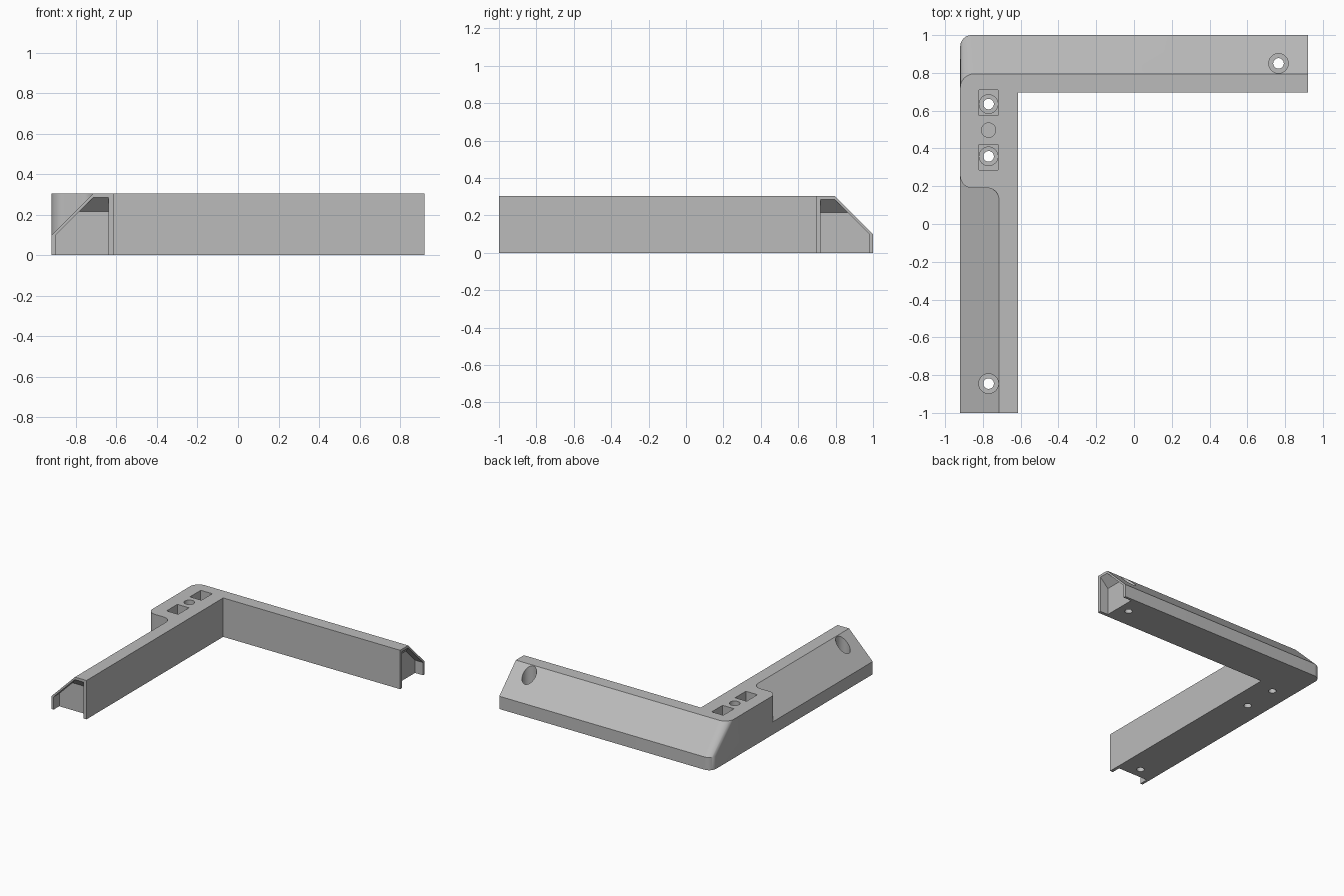
import bpy, bmesh, math
from mathutils import Vector

if "Cube" in bpy.data.objects:
    bpy.data.objects.remove(bpy.data.objects["Cube"], do_unlink=True)

W, L, H = 0.92, 1.0, 0.305       # half width, half length, height
ARM, EDGE = 0.305, 0.1           # arm width, height where the slope starts
SLOPE = H - EDGE

grey = bpy.data.materials.new("light_grey")
grey.use_nodes = True
grey.diffuse_color = (0.5, 0.5, 0.5, 1)
grey.node_tree.nodes["Principled BSDF"].inputs["Base Color"].default_value = (0.5, 0.5, 0.5, 1)


def arc(cx, cy, r, start, end, n=12):
    angles = [math.radians(start + (end - start) * i / n) for i in range(n + 1)]
    return [(cx + r * math.cos(a), cy + r * math.sin(a)) for a in angles]


def loft(name, rings, cut=None):
    """Closed solid through matching rings, optionally trimmed by a plane (point, normal)."""
    bm = bmesh.new()
    loops = [[bm.verts.new(p) for p in ring] for ring in rings]
    bm.faces.new(loops[0])
    bm.faces.new(loops[-1])
    for a, b in zip(loops, loops[1:]):
        for i in range(len(a)):
            j = (i + 1) % len(a)
            bm.faces.new((a[i], a[j], b[j], b[i]))
    if cut:
        geom = bm.verts[:] + bm.edges[:] + bm.faces[:]
        bmesh.ops.bisect_plane(bm, geom=geom, plane_co=cut[0], plane_no=cut[1], clear_outer=True)
        bmesh.ops.holes_fill(bm, edges=[e for e in bm.edges if e.is_boundary], sides=0)
    bmesh.ops.recalc_face_normals(bm, faces=bm.faces[:])
    mesh = bpy.data.meshes.new(name)
    bm.to_mesh(mesh)
    bm.free()
    mesh.materials.append(grey)
    obj = bpy.data.objects.new(name, mesh)
    bpy.context.collection.objects.link(obj)
    return obj


def prism(name, plan, z0, z1, cut=None):
    return loft(name, [[(x, y, z) for x, y in plan] for z in (z0, z1)], cut)


def bore(name, x, y, r, z0, z1):
    return prism(name, arc(x, y, r, 0, 337.5 + 11.25, 31), z0, z1)


# L-shaped body: the back face leans inward above the edge height
def outline(back, r, z):
    plan = [(-W, -L), (-W + ARM, -L), (-W + ARM, L - ARM), (W, L - ARM), (W, back)]
    plan += arc(-W + r, back - r, r, 90, 180)
    return [(x, y, z) for x, y in plan]


body = loft("corner_bracket", [outline(L, 0.06, 0), outline(L, 0.06, EDGE), outline(L - SLOPE, 0.075, H)])
cutters = []

# Slope of the front arm, ending in a rounded step at the raised block
top_x = -W + SLOPE
plan = [(-1.1, -1.1), (top_x, -1.1)]
plan += arc(top_x - 0.06, 0.13, 0.06, 0, 90)
plan += arc(-W + 0.065, 0.255, 0.065, 270, 180)
plan += [(-1.1, 0.255)]
cutters.append(prism("arm_slope_cutter", plan, -0.2, 0.6, ((-W, 0, EDGE), (1, 0, -1))))

# Hollow arm ends: the section is open below and has a slanted ceiling
DEPTH, WALL = 0.07, 0.02
section = [(WALL, -0.1), (WALL, EDGE), (WALL + SLOPE - 0.02, H - WALL),
           (ARM - 0.025, H - WALL), (ARM - 0.025, -0.1)]
for name, place, normal in (
        ("front_end_cutter", lambda a, d, z: (-W + a, -L + d, z), (0, 1, 1)),
        ("side_end_cutter", lambda a, d, z: (W - d, L - a, z), (-1, 0, 1))):
    rings = [[place(a, d, z) for a, z in section] for d in (-0.001, DEPTH)]
    cutters.append(loft(name, rings, (place(0, 0, H - WALL), normal)))

# Screw holes at the arm ends
HX = -0.77
for i, (x, y) in enumerate(((HX, -0.845), (0.765, 0.85))):
    cutters.append(bore(f"end_hole_cutter_{i}", x, y, 0.028, -0.1, 0.5))
    cutters.append(bore(f"end_counterbore_cutter_{i}", x, y, 0.052, 0.1, 0.5))

# Square pockets with screw holes in the raised block
for i, (y, hole) in enumerate(((0.642, 0.635), (0.353, 0.358))):
    square = [(HX + sx * 0.05, y + sy * 0.067) for sx, sy in ((-1, -1), (1, -1), (1, 1), (-1, 1))]
    cutters.append(prism(f"pocket_cutter_{i}", square, 0.2, 0.5))
    cutters.append(bore(f"pocket_counterbore_cutter_{i}", HX, hole, 0.0495, 0.1, 0.25))
    cutters.append(bore(f"pocket_hole_cutter_{i}", HX, hole, 0.028, -0.1, 0.15))

# Blind pin hole between the pockets
cutters.append(bore("pin_hole_cutter", HX, 0.497, 0.038, 0.2, 0.5))

for cutter in cutters:
    mod = body.modifiers.new(cutter.name, "BOOLEAN")
    mod.operation, mod.solver, mod.object = "DIFFERENCE", "EXACT", cutter

# Bake the cuts, then drop the cutters
bpy.context.view_layer.update()
baked = bpy.data.meshes.new_from_object(body.evaluated_get(bpy.context.evaluated_depsgraph_get()))
body.modifiers.clear()
body.data = baked
for cutter in cutters:
    bpy.data.objects.remove(cutter, do_unlink=True)

bpy.ops.object.select_all(action="DESELECT")
body.select_set(True)
bpy.context.view_layer.objects.active = body
bpy.ops.object.shade_smooth_by_angle(angle=math.radians(30))
